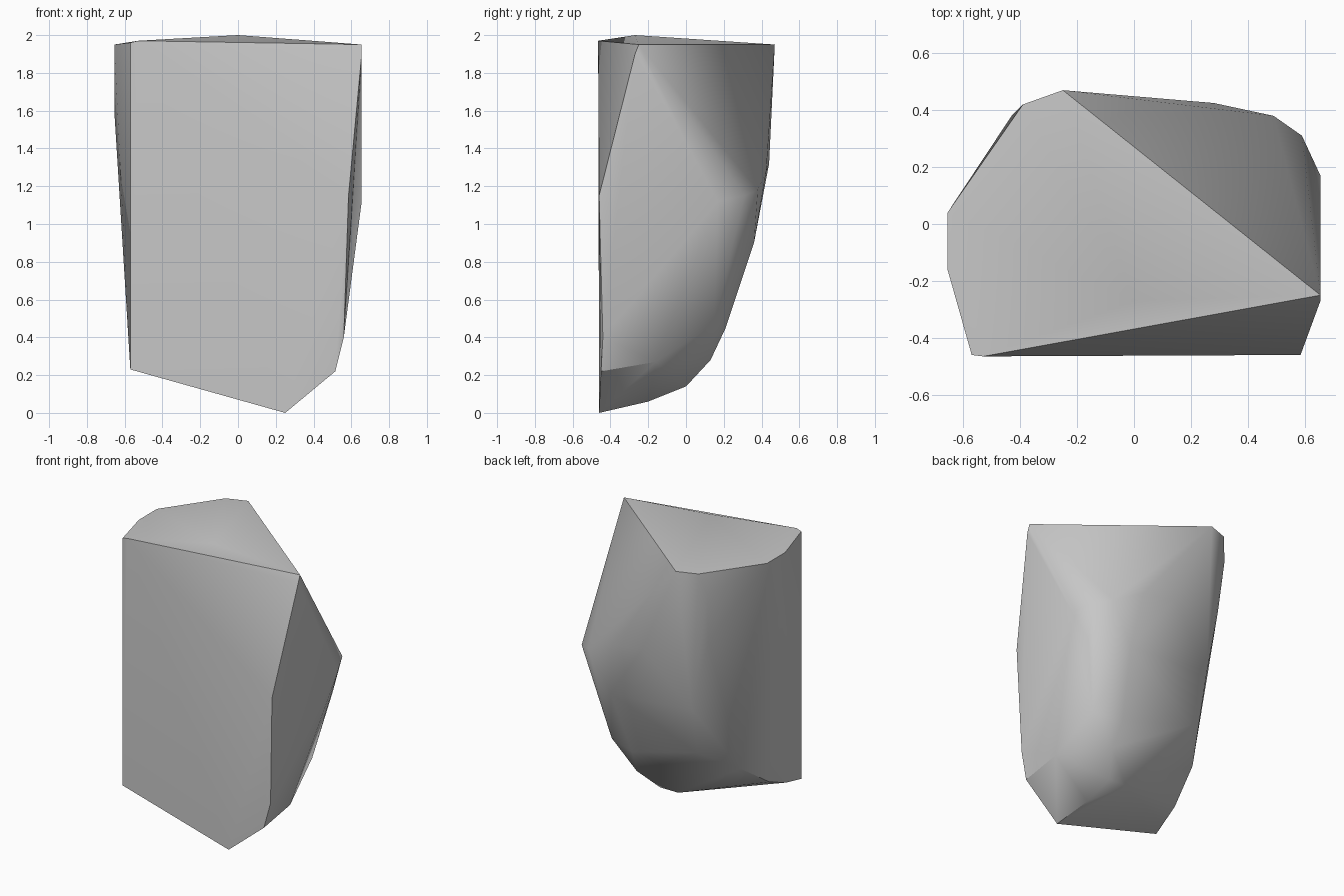
import bpy
import bmesh
import math

# Remove the default cube only
default_cube = bpy.data.objects.get("Cube")
if default_cube:
    bpy.data.objects.remove(default_cube, do_unlink=True)


def flat_material(name, colour):
    material = bpy.data.materials.new(name)
    material.use_nodes = True
    material.diffuse_color = colour
    shader = material.node_tree.nodes["Principled BSDF"]
    shader.inputs["Base Color"].default_value = colour
    shader.inputs["Roughness"].default_value = 0.8
    return material


def hull_object(name, outlines, material):
    """Wrap a tight convex skin around a set of outline points."""
    bm = bmesh.new()
    for outline in outlines:
        for point in outline:
            bm.verts.new(point)
    hull = bmesh.ops.convex_hull(bm, input=list(bm.verts))
    spare = {v for v in hull["geom_interior"] + hull["geom_unused"]
             if isinstance(v, bmesh.types.BMVert)}
    bmesh.ops.delete(bm, geom=list(spare), context="VERTS")
    bmesh.ops.recalc_face_normals(bm, faces=list(bm.faces))
    mesh = bpy.data.meshes.new(name)
    bm.to_mesh(mesh)
    bm.free()
    mesh.materials.append(material)
    block = bpy.data.objects.new(name, mesh)
    bpy.context.collection.objects.link(block)
    return block


# Nearly level top with a faint crown
top_rim = [(-.57, -.46, 1.96), (-.53, -.465, 1.97), (.655, -.25, 1.95),
           (-.25, .47, 1.95), (-.39, .42, 1.95), (-.655, .04, 1.95),
           (-.655, -.16, 1.95), (0, -.27, 2)]

# Broad front face, cut to a point at the foot
front_face = [(-.57, -.46, .23), (.25, -.46, 0), (.515, -.45, .22),
              (.56, -.44, .4), (.585, -.46, 1.15)]

# Shoulder below the sloping cut at the back
shoulder = [(.655, .17, 1.12), (.655, -.27, 1.9), (.59, .31, 1.15),
            (.49, .38, 1.18), (.28, .425, 1.28), (.03, .44, 1.32)]

# Curved back and underside running down to the foot
back_curve = [(.57, .23, .92), (.33, .36, .9), (.47, .15, .47),
              (.48, .06, .41), (.27, .21, .45), (.29, .13, .28),
              (.515, -.16, .27), (.2, 0, .14), (.06, 0, .14),
              (.22, -.2, .06), (-.3, .36, .95), (-.26, .25, .6)]

# Slightly tapered side with a chipped lower corner
tapered_side = [(-.655, -.1, 1.6), (-.43, .38, 1.8), (-.41, .34, 1.45),
                (-.45, .04, .46), (-.505, -.2, .29), (-.53, -.35, .235)]

stone_grey = flat_material("stone grey", (.57, .57, .57, 1))
stone = hull_object("stone_block", [top_rim, front_face, shoulder,
                                    back_curve, tapered_side], stone_grey)

# Soft shading across gentle bends, crisp along the broken edges
bpy.ops.object.select_all(action="DESELECT")
stone.select_set(True)
bpy.context.view_layer.objects.active = stone
bpy.ops.object.shade_smooth_by_angle(angle=math.radians(32))
